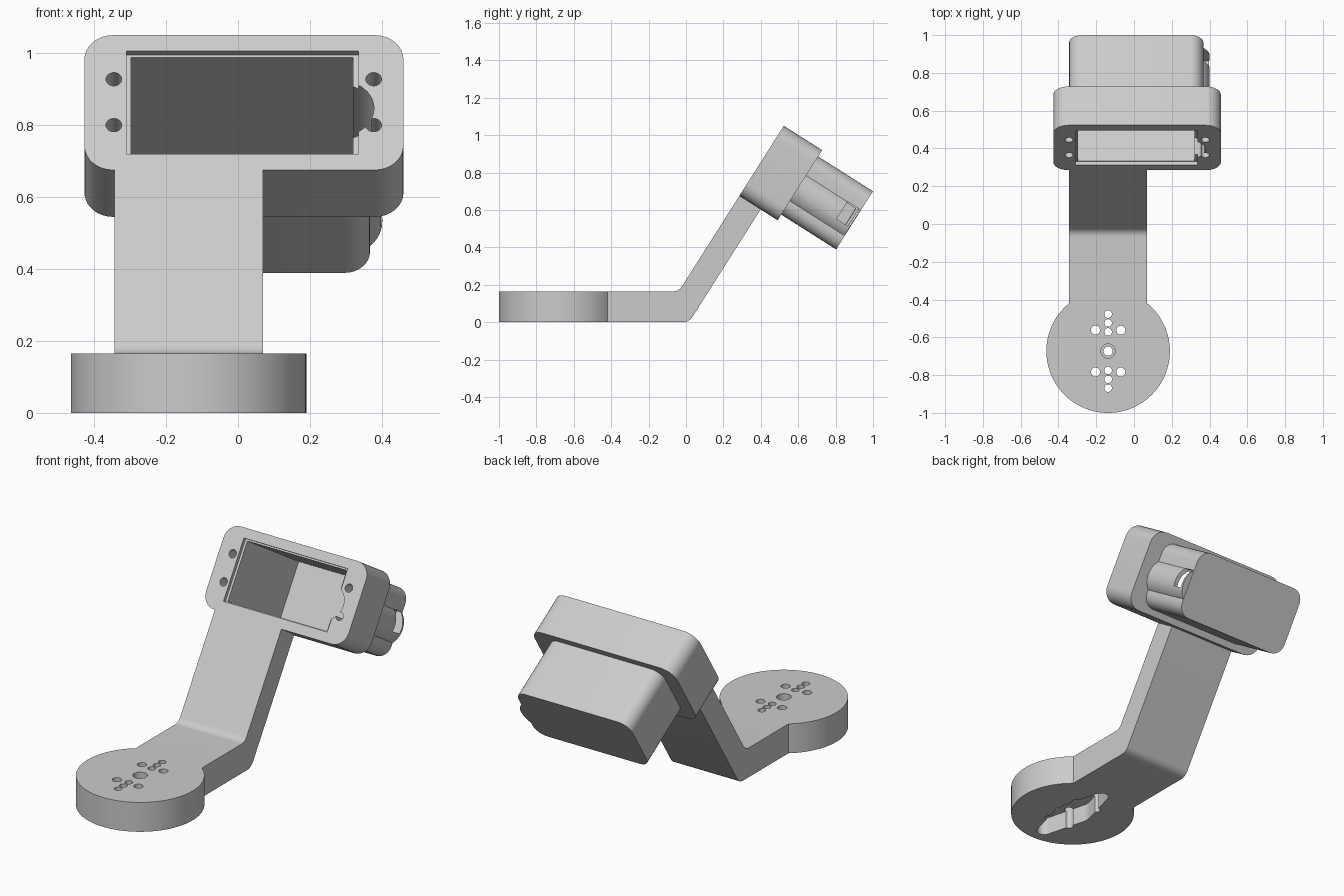
import bpy, bmesh, math
from mathutils import Matrix, Vector

if "Cube" in bpy.data.objects:
    bpy.data.objects.remove(bpy.data.objects["Cube"])

grey = bpy.data.materials.new("light_grey")
grey.diffuse_color = (0.6, 0.6, 0.6, 1)
grey.use_nodes = True
grey.node_tree.nodes["Principled BSDF"].inputs["Base Color"].default_value = grey.diffuse_color

# Tilted frame of the head: x across, y up the front face, z out of the front face
A = math.radians(57.6)
C, S = math.cos(A), math.sin(A)
HEAD = Matrix(((1, 0, 0, 0), (0, C, -S, 0.285), (0, S, C, 0.675), (0, 0, 0, 1)))
FLAT = Matrix.Identity(4)
SIDE = Matrix(((0, 0, 1, 0), (1, 0, 0, 0), (0, 1, 0, 0), (0, 0, 0, 1)))


def prism(name, pts, z0, z1, frame):
    """Extrude a 2D outline between two heights of a frame."""
    bm = bmesh.new()
    face = bm.faces.new([bm.verts.new((x, y, z0)) for x, y in pts])
    out = bmesh.ops.extrude_face_region(bm, geom=[face])["geom"]
    bmesh.ops.translate(bm, vec=(0, 0, z1 - z0),
                        verts=[g for g in out if isinstance(g, bmesh.types.BMVert)])
    bm.transform(frame)
    bmesh.ops.recalc_face_normals(bm, faces=bm.faces)
    me = bpy.data.meshes.new(name)
    bm.to_mesh(me)
    bm.free()
    ob = bpy.data.objects.new(name, me)
    bpy.context.collection.objects.link(ob)
    return ob


def circle(cx, cy, r, n=24):
    return [(cx + r * math.cos(2 * math.pi * i / n), cy + r * math.sin(2 * math.pi * i / n))
            for i in range(n)]


def rect(x0, x1, y0, y1, r=0.0, n=8):
    """Rectangle, with rounded corners when r is set."""
    if r == 0:
        return [(x0, y0), (x1, y0), (x1, y1), (x0, y1)]
    pts = []
    for k, (cx, cy) in enumerate([(x1 - r, y1 - r), (x0 + r, y1 - r),
                                  (x0 + r, y0 + r), (x1 - r, y0 + r)]):
        for i in range(n + 1):
            a = math.pi / 2 * (k + i / n)
            pts.append((cx + r * math.cos(a), cy + r * math.sin(a)))
    return pts


def fillet(p, a, b, d, n=8):
    """Curve that rounds corner p between neighbours a and b."""
    p = Vector(p)
    s = p + (Vector(a) - p).normalized() * d
    e = p + (Vector(b) - p).normalized() * d
    return [tuple(s * (1 - t) ** 2 + p * 2 * t * (1 - t) + e * t * t)
            for t in (i / n for i in range(n + 1))]


def combine(target, tool, op):
    mod = target.modifiers.new(op, 'BOOLEAN')
    mod.operation, mod.solver, mod.object = op, 'EXACT', tool
    bpy.context.view_layer.objects.active = target
    bpy.ops.object.modifier_apply(modifier=mod.name)
    bpy.data.objects.remove(tool, do_unlink=True)


# Round foot
DX, DY, T = -0.137, -0.673, 0.165
body = prism("bent_arm_bracket", circle(DX, DY, 0.327, 96), 0, T, FLAT)

# Bent arm, drawn as a side profile
def head_yz(v, depth):
    return (0.285 + v * C + depth * S, 0.675 + v * S - depth * C)

top_f, top_b = head_yz(0.03, 0), head_yz(0.03, 0.135)
inner = (0.285 - (0.675 - T) * C / S, T)
low = head_yz(0, 0.135)
outer = (low[0] - low[1] * C / S, 0)
back = (DY, 0)
arm = [back] + fillet(outer, back, top_b, 0.035) + [top_b, top_f] \
    + fillet(inner, top_f, (DY, T), 0.03) + [(DY, T)]
combine(body, prism("arm", arm, -0.343, 0.07, SIDE), 'UNION')

# Head frame, rear housing and cable bulge
BX, BY = 0.288, 0.203
combine(body, prism("head", rect(-0.427, 0.46, 0, 0.444, 0.08), -0.243, 0, HEAD), 'UNION')
combine(body, prism("housing", rect(-0.343, 0.367, 0.036, 0.404, 0.07), -0.59, -0.1, HEAD), 'UNION')
combine(body, prism("bulge", circle(BX, BY, 0.113, 48), -0.588, -0.1, HEAD), 'UNION')

# Cavity with a shallow rim, cable channel and side exit
cuts = [(rect(-0.31, 0.335, 0.053, 0.392), -0.02, 0.1),
        (rect(-0.297, 0.32, 0.058, 0.383), -0.56, 0.1),
        (circle(BX, BY, 0.09, 40), -0.562, 0.1),
        (rect(0.34, 0.45, 0.175, 0.285), -0.575, -0.505)]
# Screw holes in the head
cuts += [(circle(x, y, 0.022), -0.2, 0.1) for x in (-0.345, 0.377) for y in (0.148, 0.299)]
for pts, z0, z1 in cuts:
    combine(body, prism("cutter", pts, z0, z1, HEAD), 'DIFFERENCE')

# Horn-shaped recess under the foot
horn = []
for cy, r, a0, a1 in ((0.235, 0.04, 15, 165), (0, 0.1, 165, 195),
                      (-0.235, 0.04, 195, 345), (0, 0.1, 345, 375)):
    for i in range(9):
        a = math.radians(a0 + (a1 - a0) * i / 8)
        horn.append((DX + r * math.cos(a), DY + cy + r * math.sin(a)))
combine(body, prism("cutter", horn, -0.1, 0.1, FLAT), 'DIFFERENCE')

# Holes through the foot, with a counterbore in the middle
holes = [(0, 0, 0.024, -0.1), (0, 0, 0.038, 0.13)]
for s in (-1, 1):
    holes += [(0, s * d, 0.02, -0.1) for d in (0.102, 0.149, 0.196)]
    holes += [(x, s * 0.111, 0.024, -0.1) for x in (-0.067, 0.067)]
for x, y, r, z0 in holes:
    combine(body, prism("cutter", circle(DX + x, DY + y, r), z0, 0.3, FLAT), 'DIFFERENCE')

# Material and smooth shading with sharp edges kept
body.data.materials.clear()
body.data.materials.append(grey)
for p in body.data.polygons:
    p.material_index = 0
bpy.ops.object.select_all(action='DESELECT')
body.select_set(True)
bpy.context.view_layer.objects.active = body
bpy.ops.object.shade_smooth_by_angle(angle=math.radians(30))
